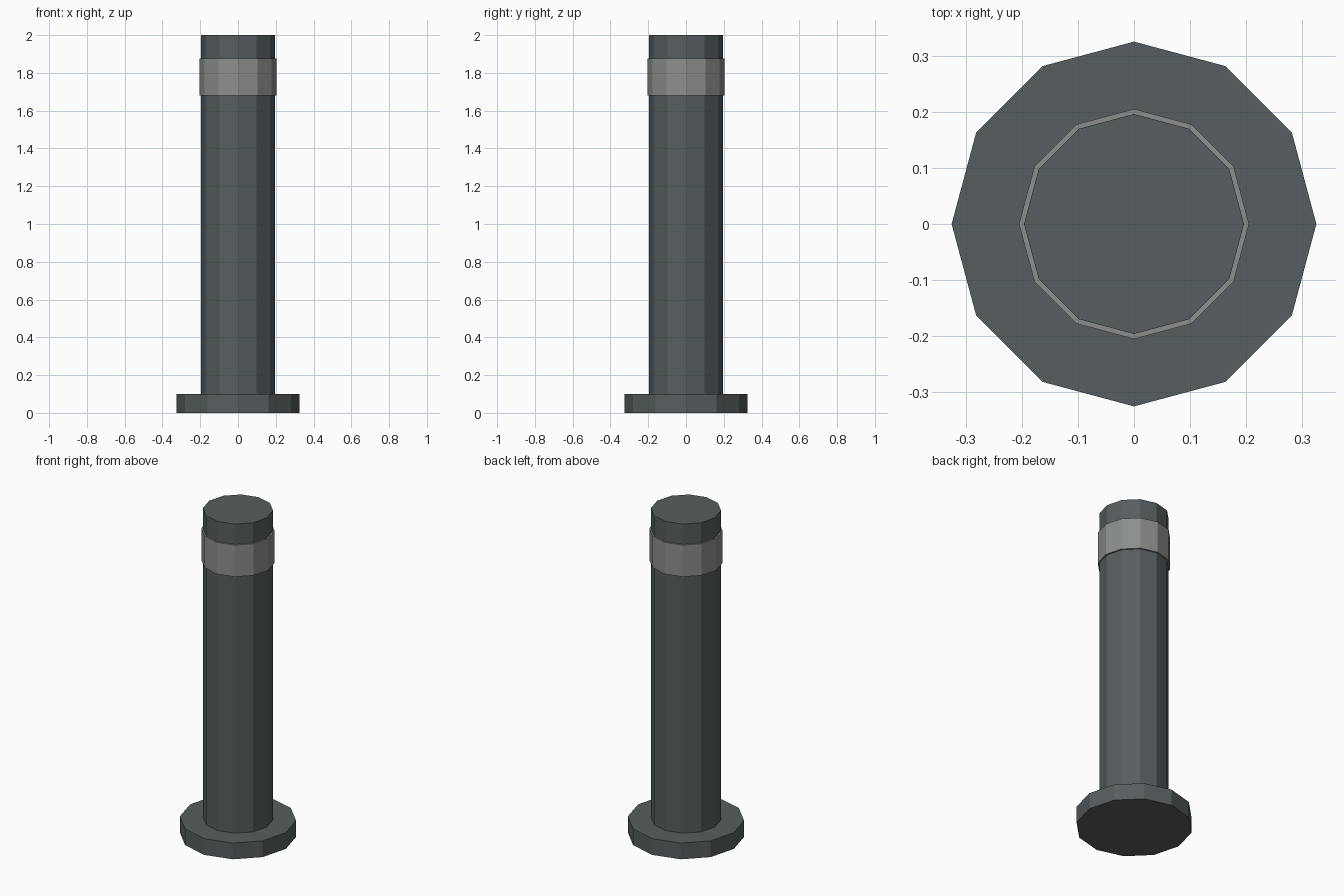
import bpy

if "Cube" in bpy.data.objects:
    bpy.data.objects.remove(bpy.data.objects["Cube"])

SIDES = 12


def material(name, color):
    mat = bpy.data.materials.new(name)
    mat.diffuse_color = (*color, 1.0)
    mat.use_nodes = True
    mat.node_tree.nodes["Principled BSDF"].inputs["Base Color"].default_value = mat.diffuse_color
    return mat


def cylinder(name, radius, z0, z1, mat):
    bpy.ops.mesh.primitive_cylinder_add(
        vertices=SIDES, radius=radius, depth=z1 - z0,
        location=(0, 0, (z0 + z1) / 2))
    obj = bpy.context.object
    obj.name = name
    obj.data.materials.append(mat)
    return obj


dark = material("dark_metal", (0.095, 0.11, 0.115))
light = material("light_band", (0.26, 0.275, 0.26))

# Wide foot plate, upright post and reflective band near the top
cylinder("base_plate", 0.325, 0.0, 0.10, dark)
cylinder("post", 0.196, 0.10, 2.0, dark)
cylinder("band", 0.205, 1.68, 1.875, light)
